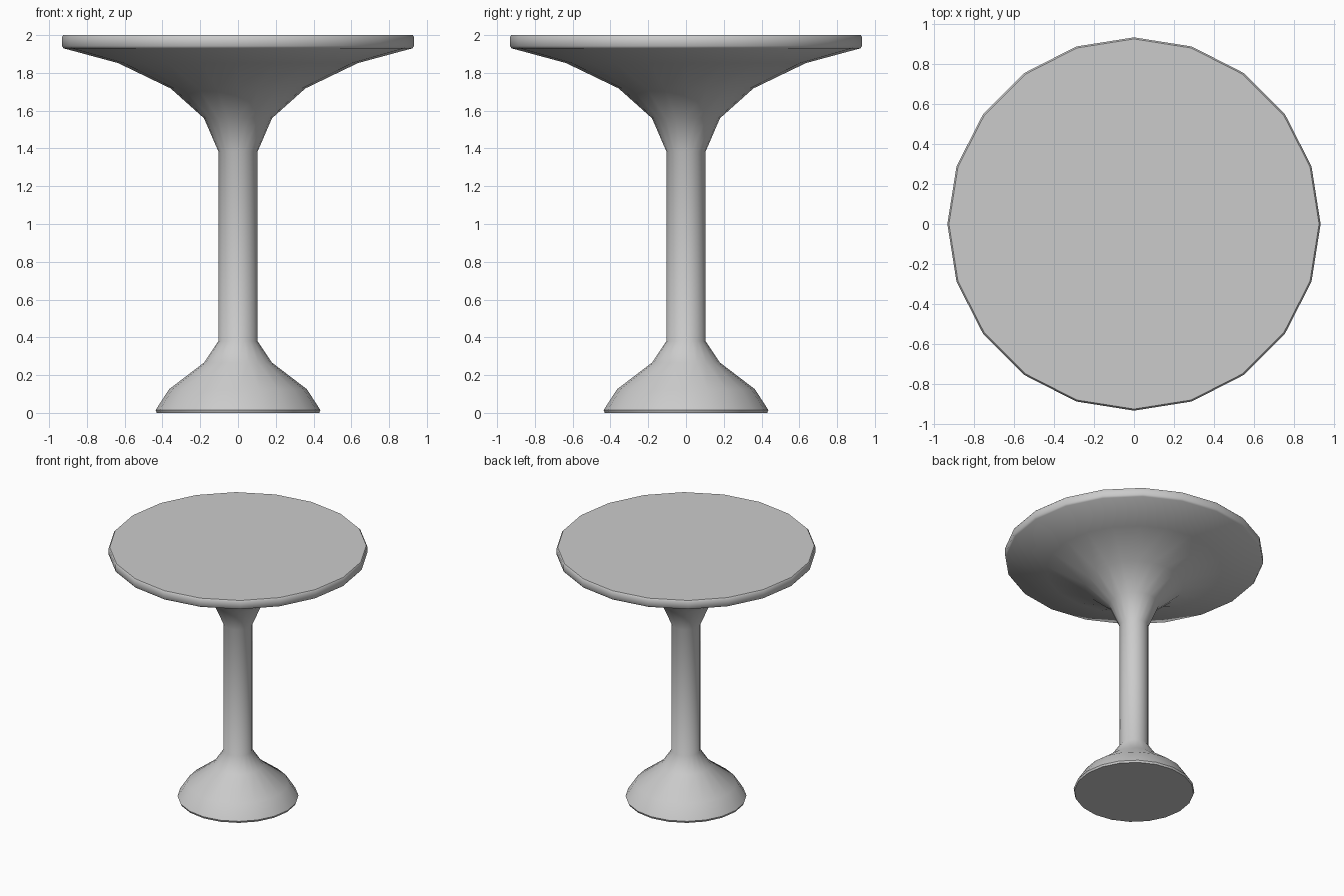
import bpy, bmesh
from math import radians, cos, sin, tau

if "Cube" in bpy.data.objects:
    bpy.data.objects.remove(bpy.data.objects["Cube"])

SIDES = 20


def lathe(name, profile):
    """Revolve a (radius, height) profile around z and cap both ends."""
    bm = bmesh.new()
    rings = [[bm.verts.new((r * cos(tau * i / SIDES), r * sin(tau * i / SIDES), z))
              for i in range(SIDES)] for r, z in profile]
    for low, high in zip(rings, rings[1:]):
        for i in range(SIDES):
            j = (i + 1) % SIDES
            bm.faces.new((low[i], low[j], high[j], high[i]))
    bm.faces.new(rings[0][::-1])
    bm.faces.new(rings[-1])
    mesh = bpy.data.meshes.new(name)
    bm.to_mesh(mesh)
    bm.free()
    obj = bpy.data.objects.new(name, mesh)
    bpy.context.collection.objects.link(obj)
    return obj


# Flared foot, column, and bowl-shaped underside, all one continuous skin
foot = [(0.43, 0), (0.436, 0.015), (0.365, 0.125), (0.18, 0.266), (0.104, 0.38)]
flare = [(0.104, 1.384), (0.18, 1.56), (0.357, 1.718), (0.635, 1.852), (0.923, 1.93)]
# Rim and flat table surface
rim = [(0.933, 1.942), (0.933, 1.99), (0.925, 2.0)]

table = lathe("pedestal_table", foot + flare + rim)

# Smooth shading with crisp rim edges
bpy.context.view_layer.objects.active = table
table.select_set(True)
bpy.ops.object.shade_smooth_by_angle(angle=radians(40))
